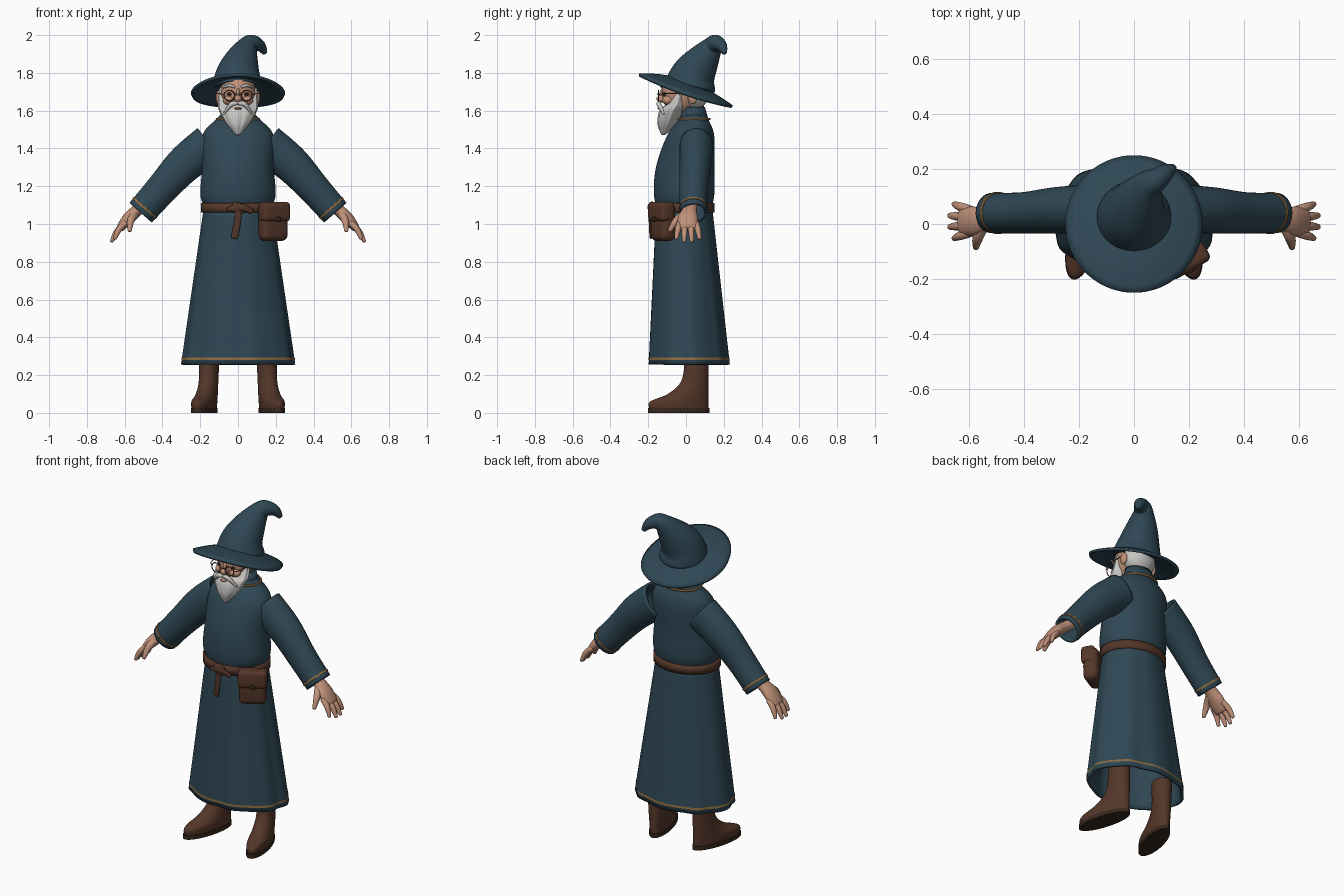
import bpy, bmesh, math
from mathutils import Vector, Matrix

cube = bpy.data.objects.get("Cube")
if cube:
    bpy.data.objects.remove(cube, do_unlink=True)


def material(name, *colour):
    made = bpy.data.materials.new(name)
    made.use_nodes = True
    made.diffuse_color = (*colour, 1)
    shader = made.node_tree.nodes["Principled BSDF"]
    shader.inputs["Base Color"].default_value = (*colour, 1)
    shader.inputs["Roughness"].default_value = .8
    return made


CLOTH = material("teal cloth", .028, .064, .09)
GOLD = material("gold trim", .27, .15, .05)
LEATHER = material("brown leather", .09, .038, .022)
DARK = material("dark leather", .04, .02, .012)
SKIN = material("skin", .52, .28, .19)
HAIR = material("white hair", .58, .57, .55)
FRAME = material("spectacle frame", .13, .05, .025)
EYE = material("dark eye", .02, .015, .012)


# Turn a mesh into a smooth shaded object
def finish(name, mesh, paint, subsurf=0, thickness=0):
    bmesh.ops.recalc_face_normals(mesh, faces=mesh.faces)
    for face in mesh.faces:
        face.smooth = bool(subsurf) or len(face.verts) < 5
    data = bpy.data.meshes.new(name)
    mesh.to_mesh(data)
    mesh.free()
    data.materials.append(paint)
    thing = bpy.data.objects.new(name, data)
    bpy.context.collection.objects.link(thing)
    if subsurf:
        modifier = thing.modifiers.new("Smooth", 'SUBSURF')
        modifier.levels = modifier.render_levels = subsurf
    if thickness:
        modifier = thing.modifiers.new("Thickness", 'SOLIDIFY')
        modifier.thickness = thickness
        modifier.offset = -1
    return thing


# Pass a flowing curve through a few points of any dimension
def flow(points, steps=4):
    points = [Vector(point) for point in points]
    last = len(points) - 1
    result = []
    for i in range(last):
        before, start = points[max(i - 1, 0)], points[i]
        end, after = points[i + 1], points[min(i + 2, last)]
        leave, arrive = (end - before) / 2, (after - start) / 2
        for step in range(steps):
            t = step / steps
            blend = t * t * (3 - 2 * t)
            result.append(start.lerp(end, blend) + leave * t * (1 - t) ** 2
                          - arrive * t * t * (1 - t))
    return result + [points[last]]


# Skin a stack of rings
def loft(name, rings, paint, caps=True, subsurf=1, thickness=0):
    mesh = bmesh.new()
    rows = [[mesh.verts.new(point) for point in ring] for ring in rings]
    for low, high in zip(rows, rows[1:]):
        for j in range(len(low)):
            mesh.faces.new((low[j - 1], low[j], high[j], high[j - 1]))
    if caps:
        mesh.faces.new(rows[0])
        mesh.faces.new(rows[-1])
    return finish(name, mesh, paint, subsurf, thickness)


def circle(count):
    return [(math.cos(math.tau * j / count), math.sin(math.tau * j / count))
            for j in range(count)]


# Horizontal oval given by its front, back and half width, with optional folds
def oval(z, front, back, half_width, fold=0, waves=9):
    ring = []
    for c, s in circle(64):
        angle = math.atan2(s, c)
        swell = 1 + fold * (math.sin(waves * angle) + math.sin((waves + 5) * angle + 1) / 2)
        ring.append(Vector((half_width * swell * c,
                            (front + back) / 2 + (back - front) / 2 * swell * s, z)))
    return ring


# Tube along points of x, y, z and one or two radii
def tube(name, path, paint, across=(0, 1, 0), side=1, count=16, **options):
    path = flow(path)
    spine = [Vector((side * p[0], p[1], p[2])) for p in path]
    rings = []
    for i, point in enumerate(spine):
        along = spine[min(i + 1, len(spine) - 1)] - spine[max(i - 1, 0)]
        along.normalize()
        u = Vector(across)
        u = (u - along * u.dot(along)).normalized()
        v = along.cross(u)
        rings.append([point + u * path[i][3] * c + v * path[i][-1] * s
                      for c, s in circle(count)])
    return loft(name, rings, paint, **options)


def ball(name, place, size, paint):
    mesh = bmesh.new()
    bmesh.ops.create_uvsphere(mesh, u_segments=24, v_segments=16, radius=1,
                              matrix=Matrix.Translation(place) @ Matrix.Diagonal((*size, 1)))
    return finish(name, mesh, paint)


def box(name, place, size, paint, bevel, turn=0, tilt=0):
    mesh = bmesh.new()
    bmesh.ops.create_cube(mesh, size=1, matrix=Matrix.Diagonal((*size, 1)))
    thing = finish(name, mesh, paint)
    thing.location = place
    thing.rotation_euler = (0, tilt, turn)
    modifier = thing.modifiers.new("Round", 'BEVEL')
    modifier.width, modifier.segments = bevel, 4


# Skirt flares from waist to hem while its folds deepen
def skirt_ring(rise, grow=0):
    return oval(.256 + .82 * rise, -.2 + .04 * rise - grow, .23 - .09 * rise + grow,
                .3 - .117 * rise + grow, fold=.02 - .015 * rise)


loft("skirt", [skirt_ring(step / 12) for step in range(13)], CLOTH, caps=False, thickness=.015)
loft("hem_trim", [skirt_ring(rise, .002) for rise in (.03, .045)], GOLD, caps=False)

# Tunic, collar and neck trim
tunic = [(1.08, -.15, .13, .17), (1.15, -.17, .15, .2), (1.3, -.16, .15, .19),
         (1.47, -.1, .15, .19), (1.55, -.04, .12, .12), (1.58, -.03, .11, .09)]
loft("tunic", [oval(*row) for row in flow(tunic)], CLOTH)
loft("collar", [oval(1.55, -.04, .12, .1), oval(1.62, -.02, .1, .084)], CLOTH,
     caps=False, thickness=.01)
loft("neck_trim", [oval(z, -.05, .13, .117) for z in (1.55, 1.56)], GOLD,
     caps=False, thickness=.009)

# Belt, knot and hanging end
loft("belt", [oval(z, -.173, .151, .197) for z in (1.06, 1.11)], LEATHER,
     caps=False, thickness=.025)
box("belt_knot", (0, -.18, 1.085), (.07, .035, .055), LEATHER, .014, tilt=.3)
tube("belt_end", [(0, -.185, 1.09, .008, .018), (0, -.19, 1.03, .008, .018),
                  (-.02, -.185, .92, .008, .02)], LEATHER)
tube("belt_loop", [(-.06, -.18, 1.075, .008, .012), (.02, -.197, 1.09, .008, .018),
                   (.08, -.18, 1.06, .008, .014)], LEATHER)

# Pouch on the left hip
turn = math.radians(30)
outward = Vector((math.sin(turn), -math.cos(turn), 0))
hip = Vector((.186, -.122, 1.01))
up = Vector((0, 0, 1))
box("pouch", hip, (.155, .085, .2), LEATHER, .032, turn)
box("pouch_flap", hip + outward * .012 + up * .055, (.165, .08, .105), LEATHER, .022, turn)
box("pouch_clasp", hip + outward * .053 + up * .015, (.03, .012, .022), DARK, .005, turn)

for side, word in ((1, "left"), (-1, "right")):
    # Sleeve and cuff trim
    tube(word + "_sleeve", [(.15, .055, 1.42, .09, .11), (.28, .05, 1.32, .085, .1),
                            (.4, .04, 1.19, .076, .086), (.515, .04, 1.06, .074, .08)],
         CLOTH, side=side, count=24, caps=False, thickness=.014)
    tube(word + "_cuff_trim", [(.49, .04, 1.089, .077, .084), (.498, .04, 1.08, .077, .084)],
         GOLD, side=side, count=24, caps=False, thickness=.005)

    # Hand with fanned fingers
    tube(word + "_palm", [(.47, .03, 1.12, .036, .03), (.53, .02, 1.075, .038, .032),
                          (.58, .01, 1.03, .055, .033), (.63, .01, .97, .05, .02)],
         SKIN, side=side)
    for i, finger in enumerate(("index", "middle", "ring", "little")):
        spread = i - 1.5
        root = Vector((.59, .01 + .028 * spread, 1.01, .016))
        tip = Vector((.68 - .017 * abs(spread), .01 + .042 * spread, .895 + .015 * abs(spread), .01))
        knuckle = root.lerp(tip, .5) + Vector((.008, 0, .008, .004))
        tube(f"{word}_{finger}_finger", [root, knuckle, tip], SKIN, side=side, count=10)
    tube(word + "_thumb", [(.545, 0, 1.055, .024), (.567, -.05, 1.02, .021),
                           (.574, -.09, .958, .01)], SKIN, across=(1, 0, 0), side=side, count=10)

    # Boot turned out about the ankle
    place = (Matrix.Diagonal((side, 1, 1, 1)) @ Matrix.Translation((.155, .05, 0))
             @ Matrix.Rotation(turn / 2, 4, 'Z'))
    boot = [(.015, -.25, .07, .055), (.06, -.25, .07, .057), (.1, -.15, .07, .053),
            (.18, -.07, .07, .05), (.34, -.06, .07, .057)]
    loft(word + "_boot", [[place @ p for p in oval(*row)] for row in flow(boot)], LEATHER)
    loft(word + "_sole", [[place @ p for p in oval(z, -.26, .075, .058)] for z in (0, .025)],
         DARK, subsurf=0)

    # Face halves
    ball(word + "_ear", (side * .103, .035, 1.67), (.014, .024, .036), SKIN)
    ball(word + "_cheek", (side * .045, -.095, 1.655), (.035, .03, .026), SKIN)
    ball(word + "_eye", (side * .045, -.113, 1.688), (.013, .011, .009), EYE)
    tube(word + "_eyebrow", [(.015, -.128, 1.722, .006), (.045, -.127, 1.734, .009),
                             (.08, -.095, 1.722, .006)], HAIR, side=side, count=8)
    tube(word + "_moustache", [(0, -.142, 1.638, .009), (.035, -.143, 1.634, .014),
                               (.078, -.115, 1.58, .005)], HAIR, side=side, count=10)

    # Spectacle halves
    tube(word + "_spectacle_rim", [(.046 + .028 * c, -.146, 1.68 + .028 * s, .0035)
                                   for c, s in circle(12) + [(1, 0)]],
         FRAME, side=side, count=6)
    tube(word + "_spectacle_arm", [(.073, -.145, 1.685, .003), (.1, -.11, 1.69, .003),
                                   (.107, .04, 1.69, .003)], FRAME, across=up, side=side, count=6)

# Head, face and hair
ball("head", (0, -.02, 1.695), (.095, .108, .12), SKIN)
ball("neck", (0, .035, 1.6), (.065, .062, .09), SKIN)
ball("nose", (0, -.13, 1.663), (.02, .026, .02), SKIN)
ball("nose_bridge", (0, -.12, 1.688), (.012, .02, .032), SKIN)
ball("lower_lip", (0, -.14, 1.612), (.02, .012, .007), SKIN)
ball("hair", (0, .04, 1.685), (.1, .076, .085), HAIR)
tube("spectacle_bridge", [(-.02, -.147, 1.685, .003), (0, -.152, 1.69, .003),
                          (.02, -.147, 1.685, .003)], FRAME, count=6)
beard = [(1.47, -.13, -.11, .01), (1.53, -.15, -.05, .062), (1.6, -.14, -.01, .1),
         (1.64, -.1, 0, .105), (1.73, -.05, 0, .098)]
loft("beard", [oval(*row, fold=.025, waves=11) for row in flow(beard)], HAIR)


# Hat with tilted drooping brim and curling crown
def brim_ring(r):
    return [Vector((r * c, r * s, 1.762 - .34 * r * s - r * r * (.8 + .3 * c * c)))
            for c, s in circle(48)]


loft("hat_brim", [brim_ring(.05 * step) for step in range(1, 6)], CLOTH,
     caps=False, thickness=.016)
tube("hat_crown", [(0, .02, 1.72, .14), (0, .04, 1.79, .12), (.02, .09, 1.87, .09),
                   (.05, .14, 1.94, .056), (.08, .16, 1.957, .045), (.12, .19, 1.94, .03),
                   (.145, .205, 1.9, .012)], CLOTH, count=28)
